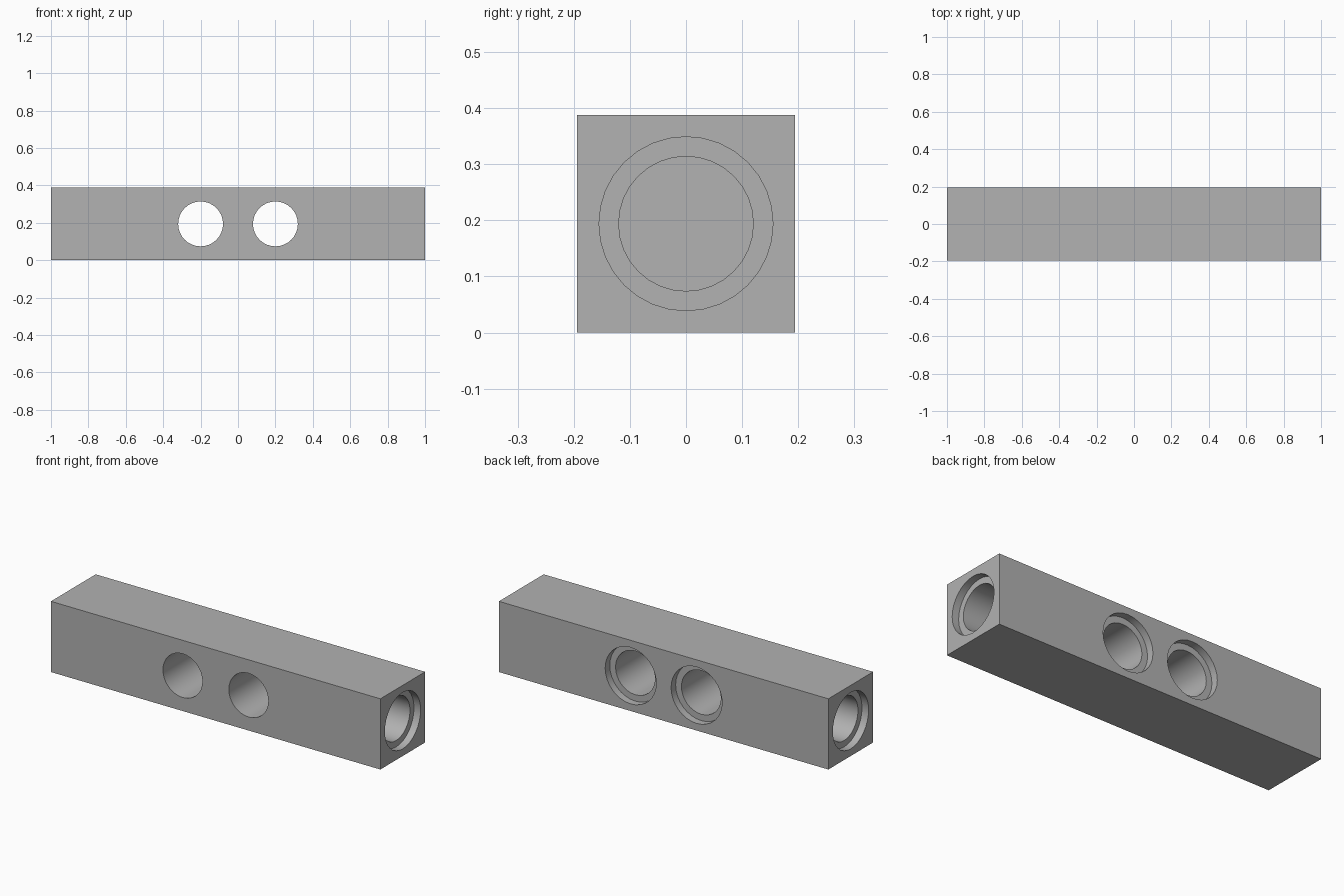
import bpy
import bmesh
from math import radians
from mathutils import Matrix, Vector

LENGTH, WIDTH = 2.0, 0.388
MID = WIDTH / 2
BORE, RECESS, RECESS_DEPTH = 0.12, 0.155, 0.04
BLIND_DEPTH = 0.4
MARGIN = 0.05

default = bpy.data.objects.get("Cube")
if default:
    bpy.data.objects.remove(default, do_unlink=True)

grey = bpy.data.materials.new("mid grey")
grey.use_nodes = True
colour = (0.445, 0.445, 0.445, 1)
grey.diffuse_color = colour
grey.node_tree.nodes["Principled BSDF"].inputs["Base Color"].default_value = colour


def mesh_object(name, bm):
    mesh = bpy.data.meshes.new(name)
    bm.to_mesh(mesh)
    bm.free()
    mesh.materials.append(grey)
    obj = bpy.data.objects.new(name, mesh)
    bpy.context.collection.objects.link(obj)
    return obj


# Square beam
bm = bmesh.new()
bmesh.ops.create_cube(bm, size=1, matrix=Matrix.Translation((0, 0, MID))
                      @ Matrix.Diagonal((LENGTH, WIDTH, WIDTH, 1)))
beam = mesh_object("beam", bm)
bpy.context.view_layer.objects.active = beam
beam.select_set(True)


def drill(mouth, inward, radius, depth):
    """Cut a round hole that starts just outside the mouth and runs inward."""
    inward = Vector(inward)
    centre = Vector(mouth) + inward * (depth - MARGIN) / 2
    turn = inward.to_track_quat('Z', 'Y').to_matrix().to_4x4()
    bm = bmesh.new()
    bmesh.ops.create_cone(bm, cap_ends=True, segments=32, radius1=radius,
                          radius2=radius, depth=depth + MARGIN,
                          matrix=Matrix.Translation(centre) @ turn)
    cutter = mesh_object("drill_cutter", bm)
    cutter.hide_render = True
    mod = beam.modifiers.new("hole", 'BOOLEAN')
    mod.operation = 'DIFFERENCE'
    mod.solver = 'EXACT'
    mod.object = cutter
    bpy.ops.object.modifier_apply(modifier=mod.name)
    bpy.data.objects.remove(cutter, do_unlink=True)


for side in (-1, 1):
    # Through hole, recessed at the back only
    back = (side * 0.2, MID, MID)
    drill(back, (0, -1, 0), BORE, WIDTH + MARGIN)
    drill(back, (0, -1, 0), RECESS, RECESS_DEPTH)
    # Recessed blind hole in each end
    end = (side * LENGTH / 2, 0, MID)
    drill(end, (-side, 0, 0), BORE, BLIND_DEPTH)
    drill(end, (-side, 0, 0), RECESS, RECESS_DEPTH)

bpy.ops.object.shade_smooth_by_angle(angle=radians(30))
